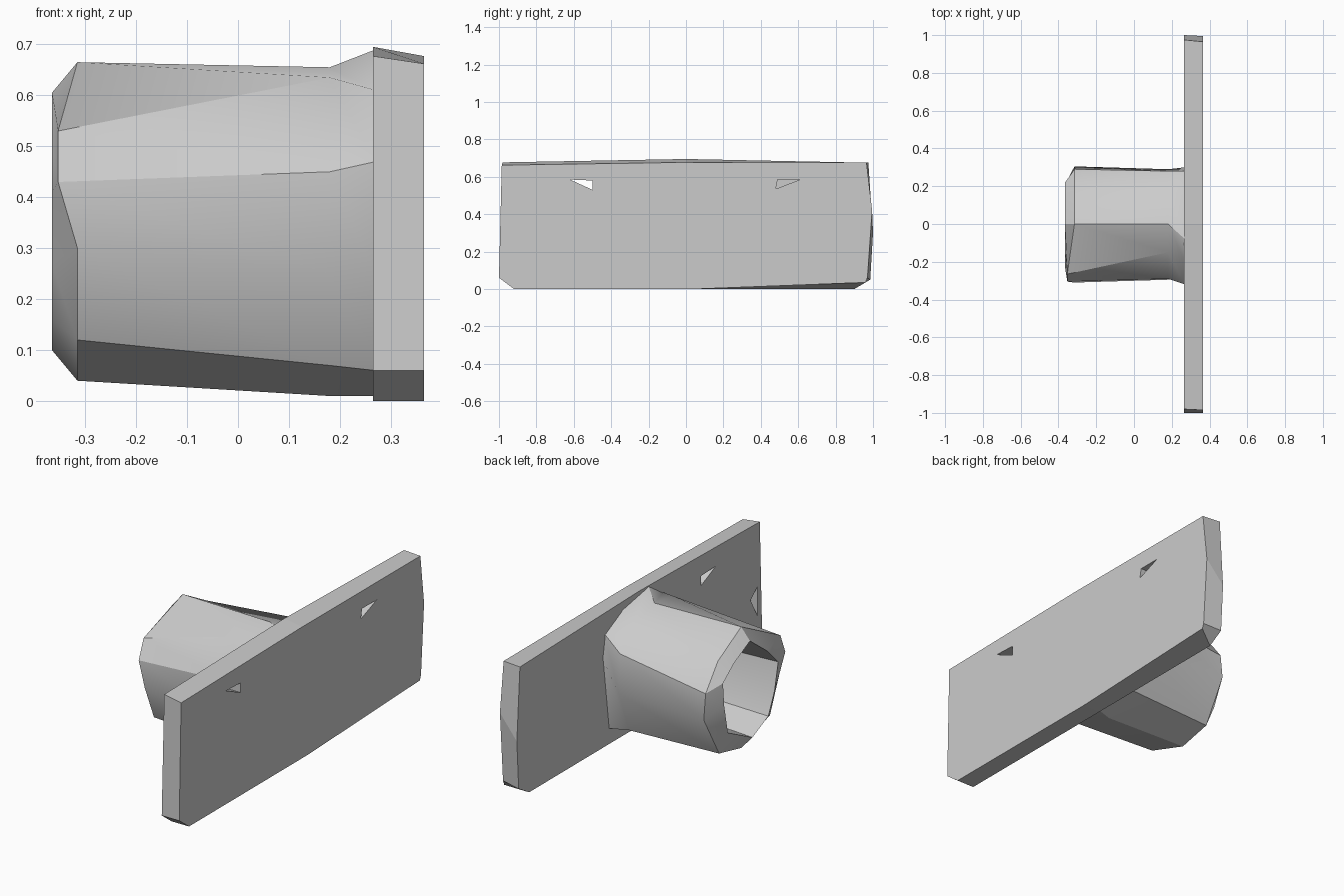
import bpy, bmesh, math

cube = bpy.data.objects.get("Cube")
if cube:
    bpy.data.objects.remove(cube, do_unlink=True)

grey = bpy.data.materials.new("plain grey")
grey.use_nodes = True
grey.diffuse_color = (0.6, 0.6, 0.6, 1)
grey.node_tree.nodes["Principled BSDF"].inputs["Base Color"].default_value = (0.6, 0.6, 0.6, 1)


def loft(name, rings):
    """Join equal-length rings of (x, y, z) points and cap both ends."""
    bm = bmesh.new()
    loops = [[bm.verts.new(p) for p in ring] for ring in rings]
    n = len(loops[0])
    for a, b in zip(loops, loops[1:]):
        for i in range(n):
            j = (i + 1) % n
            bm.faces.new((a[i], a[j], b[j], b[i]))
    bm.faces.new(loops[0])
    bm.faces.new(loops[-1])
    bmesh.ops.recalc_face_normals(bm, faces=bm.faces)
    mesh = bpy.data.meshes.new(name)
    bm.to_mesh(mesh)
    bm.free()
    obj = bpy.data.objects.new(name, mesh)
    bpy.context.collection.objects.link(obj)
    mesh.materials.append(grey)
    return obj


def at(x, points):
    return [(x, y, z) for y, z in points]


# Wide mounting plate, slightly slimmer on its outer face
inner_outline = [(-1, .06), (-.92, 0), (.05, 0), (.9, 0), (.985, .05),
                 (1, .3), (.975, .675), (0, .695), (-.98, .677)]
outer_outline = [(-1, .06), (-.92, 0), (.05, 0), (.96, .035), (.97, .06),
                 (.995, .42), (.965, .675), (0, .677), (-.985, .662)]
plate = loft("mounting_plate", [at(.265, inner_outline), at(.365, outer_outline)])

# Triangular openings: one through the plate, two shallow pits
openings = {
    "through_slot": (.2, .45, [(-.62, .585), (-.5, .53), (-.5, .58)]),
    "outer_pit": (.3, .45, [(.48, .535), (.61, .585), (.49, .585)]),
    "inner_pit": (.2, .3, [(-.905, .3), (-.96, .35), (-.96, .2)]),
}
for name, (x0, x1, tri) in openings.items():
    cutter = loft(name + "_cutter", [at(x0, tri), at(x1, tri)])
    cutter.hide_render = True
    cutter.hide_viewport = True
    mod = plate.modifiers.new(name, "BOOLEAN")
    mod.operation = "DIFFERENCE"
    mod.solver = "EXACT"
    mod.object = cutter

# Faceted hollow barrel: flared foot, outer wall, uneven rim, socket
foot = [(-.08, .69), (.14, .65), (.28, .58), (.3, .465), (.25, .08),
        (.05, .01), (-.2, .06), (-.29, .25), (-.32, .47), (-.2, .61)]
collar = [(0, .655), (.18, .61), (.28, .5), (.29, .3), (.21, .08),
          (.02, .01), (-.2, .07), (-.295, .25), (-.29, .45), (-.15, .635)]
rim = [(0, .665), (.19, .56), (.29, .43), (.305, .3), (.18, .08),
       (0, .04), (-.235, .12), (-.31, .3), (-.305, .43), (-.265, .53)]
mouth = [(0, .605), (.13, .54), (.22, .47), (.21, .35), (.18, .2),
         (-.02, .1), (-.15, .16), (-.2, .27), (-.23, .41), (-.14, .5)]
rim_ring = at(-.315, rim)
for i in (8, 9):
    rim_ring[i] = (-.353, *rim[i])
floor = [(y * .9, .35 + (z - .35) * .9) for y, z in mouth]
barrel = loft("hollow_barrel", [at(.27, foot), at(.18, collar), rim_ring,
                                at(-.365, mouth), at(.1, floor)])

# Soft shading on the gentle barrel facets only
bpy.ops.object.select_all(action="DESELECT")
barrel.select_set(True)
bpy.context.view_layer.objects.active = barrel
bpy.ops.object.shade_smooth_by_angle(angle=math.radians(30))
